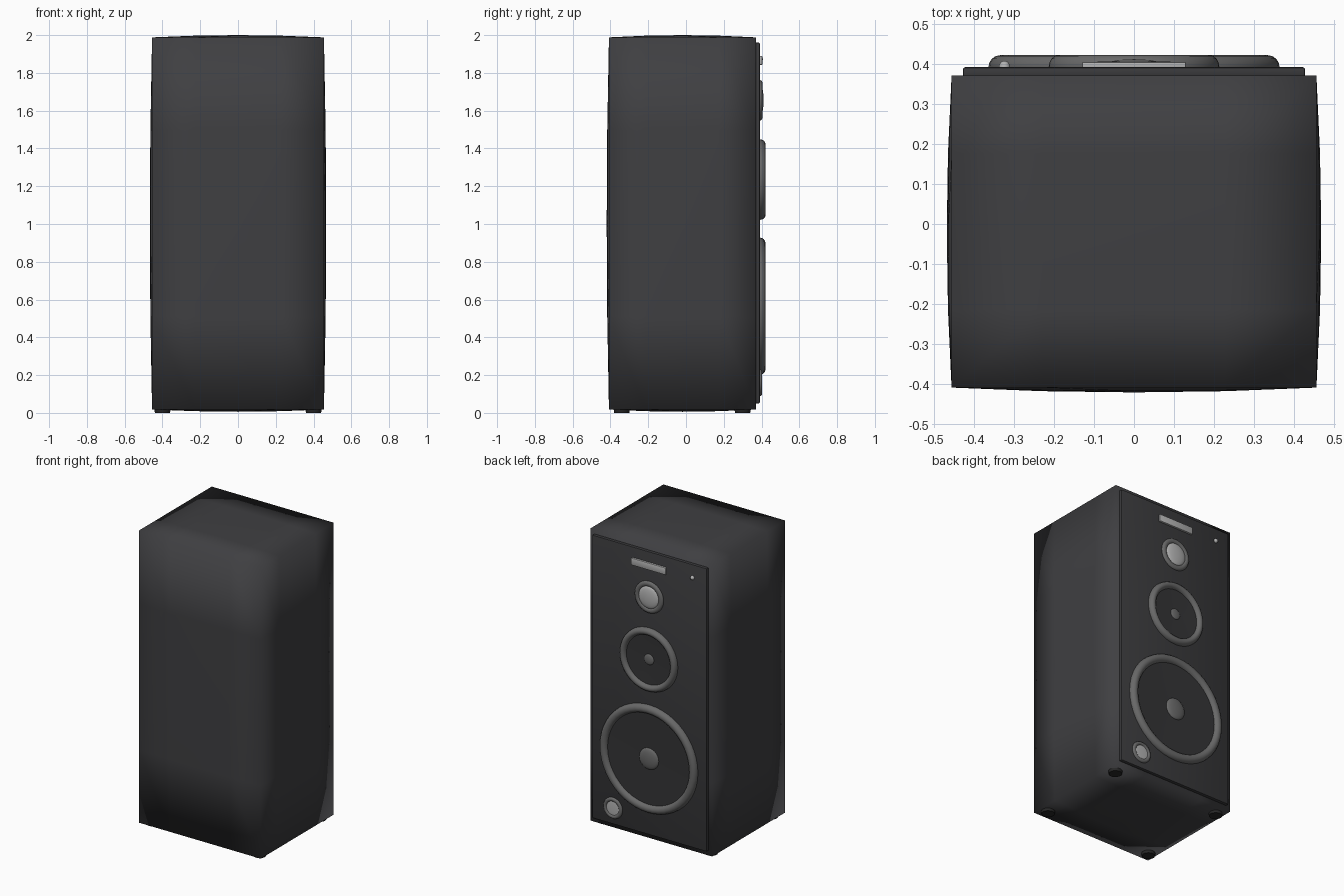
import bpy, bmesh, math
from mathutils import Vector, Matrix

cube = bpy.data.objects.get("Cube")
if cube:
    bpy.data.objects.remove(cube, do_unlink=True)


def material(name, r, g, b):
    m = bpy.data.materials.new(name)
    m.use_nodes = True
    m.diffuse_color = (r, g, b, 1)
    m.node_tree.nodes["Principled BSDF"].inputs["Base Color"].default_value = (r, g, b, 1)
    return m


charcoal = material("charcoal", 0.05, 0.05, 0.054)
panel_black = material("panel black", 0.042, 0.042, 0.045)
cone_black = material("cone black", 0.035, 0.035, 0.037)
rubber = material("foot rubber", 0.02, 0.02, 0.02)
ring_grey = material("ring grey", 0.14, 0.14, 0.14)
silver = material("silver", 0.45, 0.45, 0.45)


def finish(name, bm, mat, angle=None):
    bmesh.ops.recalc_face_normals(bm, faces=bm.faces[:])
    mesh = bpy.data.meshes.new(name)
    bm.to_mesh(mesh)
    bm.free()
    ob = bpy.data.objects.new(name, mesh)
    bpy.context.collection.objects.link(ob)
    mesh.materials.append(mat)
    mesh.shade_smooth()
    if angle:
        bpy.ops.object.select_all(action='DESELECT')
        ob.select_set(True)
        bpy.context.view_layer.objects.active = ob
        bpy.ops.object.shade_smooth_by_angle(angle=math.radians(angle))
    return ob


def box(name, lo, hi, mat, bevel):
    lo, hi = Vector(lo), Vector(hi)
    bm = bmesh.new()
    bmesh.ops.create_cube(bm, size=1, matrix=Matrix.Translation((lo + hi) / 2)
                          @ Matrix.Diagonal((*(hi - lo), 1)))
    bmesh.ops.bevel(bm, geom=bm.edges[:], offset=bevel, segments=2,
                    profile=0.5, affect='EDGES')
    return finish(name, bm, mat, 35)


def lathe(name, x, z, profile, mat, closed=False, steps=48):
    """Spin a (radius, depth) profile about the axis facing the panel."""
    bm = bmesh.new()
    verts = [bm.verts.new((x + r, y, z)) for r, y in profile]
    pairs = list(zip(verts, verts[1:])) + ([(verts[-1], verts[0])] if closed else [])
    edges = [bm.edges.new(p) for p in pairs]
    bmesh.ops.spin(bm, geom=verts + edges, cent=(x, 0, z), axis=(0, 1, 0),
                   angle=math.tau, steps=steps, use_merge=True)
    bmesh.ops.remove_doubles(bm, verts=bm.verts[:], dist=1e-5)
    return finish(name, bm, mat, 40)


def ring(name, x, z, outer, width, height):
    mid, n = outer - width / 2, 16
    prof = [(mid + width / 2 * math.cos(math.tau * i / n),
             FACE + height * math.sin(math.tau * i / n)) for i in range(n)]
    return lathe(name, x, z, prof, ring_grey, closed=True)


def dome(name, x, z, radius, height, mat, base=0.0):
    arc = [(radius * math.cos(a), FACE + base + height * math.sin(a))
           for a in [math.pi / 2 * i / 6 for i in range(6)]]
    return lathe(name, x, z, [(0, FACE - 0.004), (radius, FACE - 0.004)] + arc
                 + [(0, FACE + base + height)], mat, steps=32)


# Cabinet: box with gently bulging walls, flat on the panel side
FACE = 0.391
bm = bmesh.new()
bmesh.ops.create_cube(bm, size=2)
bmesh.ops.subdivide_edges(bm, edges=bm.edges[:], cuts=3, use_grid_fill=True)
for v in bm.verts:
    a, b, c = v.co
    bulge = lambda p, q: 0.012 * (1 - p * p) * (1 - q * q)
    v.co = (a * (0.455 + bulge(b, c)),
            -0.019 + b * (0.389 + (bulge(a, c) if b < 0 else 0)),
            1.003 + c * (0.985 + bulge(a, b)))
finish("cabinet", bm, charcoal)

# Feet
for side, x in (("right", -0.4), ("left", 0.4)):
    for end, y in (("front", 0.3), ("rear", -0.34)):
        bm = bmesh.new()
        bmesh.ops.create_cone(bm, cap_ends=True, segments=24, radius1=0.04, radius2=0.047,
                              depth=0.04, matrix=Matrix.Translation((x, y, 0.02)))
        finish(f"{end}_{side}_foot", bm, rubber, 35)

# Baffle panel
box("baffle_panel", (-0.427, 0.365, 0.05), (0.427, FACE, 1.96), panel_black, 0.006)

# Woofer and midrange: surround, shallow cone, dust cap
for name, z, outer, width, cap in (("woofer", 0.565, 0.363, 0.058, 0.072),
                                   ("midrange", 1.235, 0.213, 0.048, 0.036)):
    ring(name + "_surround", 0, z, outer, width, 0.03)
    lathe(name + "_cone", 0, z, [(0, FACE - 0.004), (outer - width / 2, FACE - 0.004),
                                 (outer - width / 2, FACE + 0.008), (cap, FACE + 0.002),
                                 (0, FACE + 0.002)], cone_black)
    dome(name + "_dust_cap", 0, z, cap, cap * 0.25, ring_grey, 0.002)

# Tweeter and port
ring("tweeter_ring", 0, 1.655, 0.107, 0.036, 0.014)
dome("tweeter_dome", 0, 1.655, 0.076, 0.016, silver, 0.004)
ring("port_ring", 0.27, 0.16, 0.071, 0.026, 0.012)
dome("port_disc", 0.27, 0.16, 0.05, 0.003, silver, 0.004)

# Plate and indicator lamp
box("name_plate", (-0.13, 0.385, 1.842), (0.13, 0.404, 1.89), silver, 0.004)
dome("indicator_lamp", -0.323, 1.872, 0.014, 0.016, silver)
